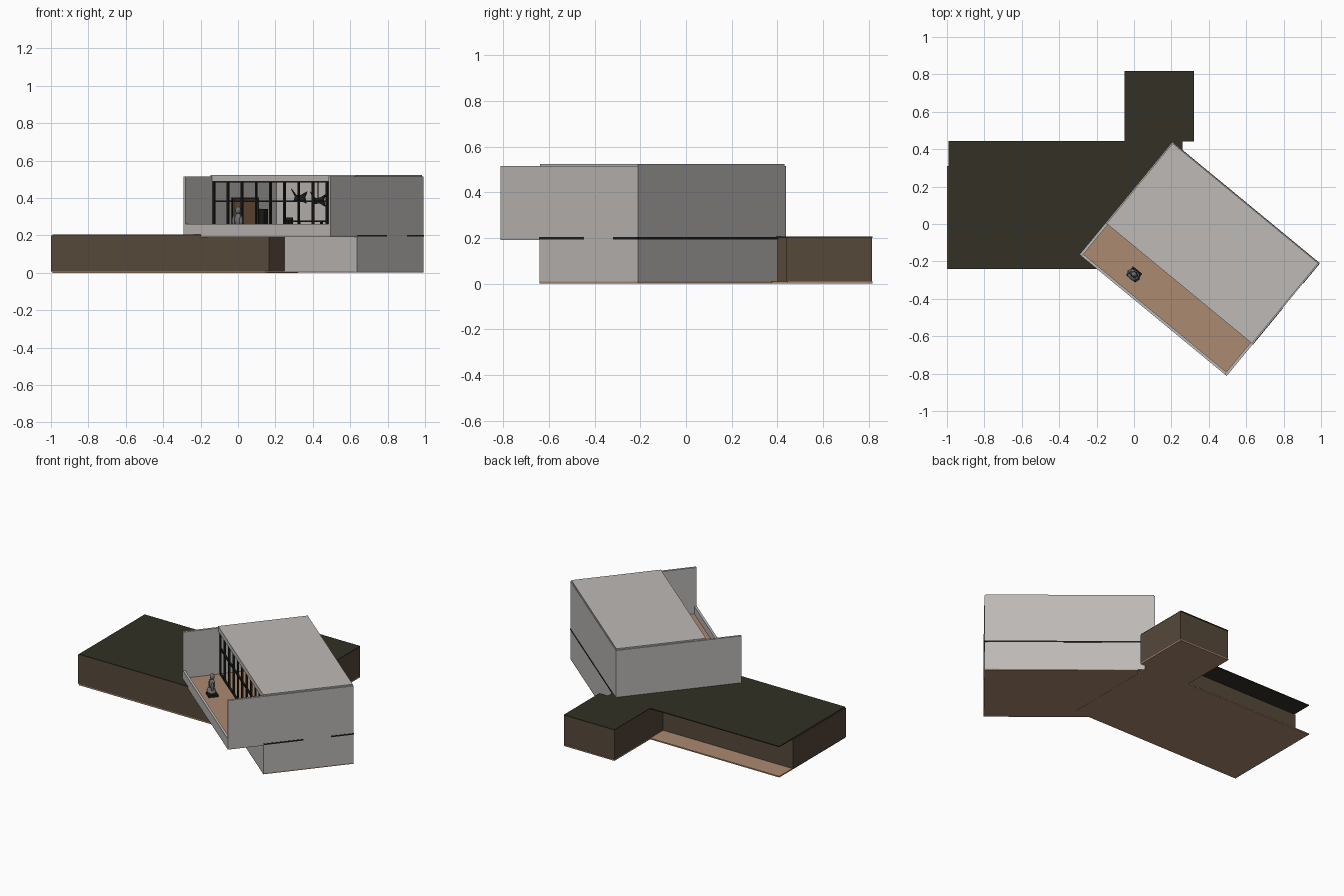
import bpy, bmesh, math
from mathutils import Matrix, Vector

cube = bpy.data.objects.get("Cube")
if cube:
    bpy.data.objects.remove(cube, do_unlink=True)


def material(name, r, g, b):
    m = bpy.data.materials.new(name)
    m.use_nodes = True
    m.diffuse_color = (r, g, b, 1)
    m.node_tree.nodes["Principled BSDF"].inputs["Base Color"].default_value = (r, g, b, 1)
    return m


PLASTER = material("pale_plaster", .51, .49, .47)
BROWN = material("dark_brown_cladding", .093, .065, .042)
ROOF = material("dark_olive_roof", .032, .030, .018)
TAN = material("tan_floor", .41, .255, .162)
BLACK = material("black_metal", .012, .012, .010)
WOOD = material("wood_panel", .25, .14, .07)
STONE = material("grey_stone", .16, .16, .16)

# Frame of the turned wing: local x runs along its front, local y into its depth
W, D, WALL = 1.02, .78, .015
TERRACE = .22
WING = (Matrix.Translation((.35, -.187, 0)) @ Matrix.Rotation(math.radians(-39.5), 4, 'Z')
        @ Matrix.Translation((-W / 2, -D / 2, 0)))


def finish(name, bm, mat, frame=None):
    if frame:
        bm.transform(frame)
    bmesh.ops.recalc_face_normals(bm, faces=bm.faces)
    me = bpy.data.meshes.new(name)
    bm.to_mesh(me)
    bm.free()
    me.materials.append(mat)
    ob = bpy.data.objects.new(name, me)
    bpy.context.collection.objects.link(ob)
    return ob


def box(name, x, y, z, mat, frame=WING):
    bm = bmesh.new()
    size = Vector((x[1] - x[0], y[1] - y[0], z[1] - z[0]))
    mid = Vector((x[0] + x[1], y[0] + y[1], z[0] + z[1])) / 2
    bmesh.ops.create_cube(bm, size=1, matrix=Matrix.Translation(mid) @ Matrix.Diagonal((*size, 1)))
    return finish(name, bm, mat, frame)


def prism(name, outline, z0, z1, mat, frame=None):
    bm = bmesh.new()
    face = bm.faces.new([bm.verts.new((x, y, z0)) for x, y in outline])
    ext = bmesh.ops.extrude_face_region(bm, geom=[face])["geom"]
    bmesh.ops.translate(bm, vec=(0, 0, z1 - z0), verts=[v for v in ext if isinstance(v, bmesh.types.BMVert)])
    return finish(name, bm, mat, frame)


def ball(name, at, size, mat):
    bm = bmesh.new()
    bmesh.ops.create_uvsphere(bm, u_segments=12, v_segments=8, radius=1,
                              matrix=Matrix.Translation(at) @ Matrix.Diagonal((*size, 1)))
    ob = finish(name, bm, mat, WING)
    for p in ob.data.polygons:
        p.use_smooth = True


# Ground-floor block, with a recess along its back under the roof edge
prism("ground_block", [(-1, -.24), (.165, -.24), (.25, -.14), (.25, .44), (.32, .44),
                       (.32, .815), (-.05, .815), (-.05, .31), (-1, .31)], .008, .2, BROWN)
plan = [(-.993, -.24), (.258, -.24), (.258, .445), (.32, .445), (.32, .818),
        (-.05, .818), (-.05, .445), (-.993, .445)]
prism("ground_floor", plan, 0, .008, TAN)
prism("ground_roof", plan, .2, .206, ROOF)

# Lower storey of the turned wing
LOW = (.008, .195)
box("lower_floor", (.1, W), (TERRACE, D), (.001, .009), TAN)
box("lower_front_wall", (.52, W), (TERRACE, TERRACE + WALL), LOW, PLASTER)
box("lower_left_wall", (.52, .52 + WALL), (TERRACE, D), LOW, PLASTER)
box("lower_right_wall", (W - WALL, W), (TERRACE, D), LOW, PLASTER)
box("lower_back_wall", (0, W), (D - WALL, D), LOW, PLASTER)

# Upper storey: slab, side walls, back wall, parapet and roof
box("upper_slab", (.002, W - .002), (.002, D - .002), (.191, .2), PLASTER)
box("upper_floor", (.002, W - .002), (.002, D - .002), (.2, .211), TAN)
for side, x in (("left", 0), ("right", W - WALL)):
    box(side + "_upper_wall", (x, x + WALL), (0, D), (.191, .515), PLASTER)
box("upper_back_wall", (0, W), (D - WALL, D), (.191, .515), PLASTER)
box("terrace_parapet", (0, W), (0, WALL), (.191, .26), PLASTER)
box("upper_roof", (.006, W - .006), (TERRACE, D - .004), (.49, .524), PLASTER)

# Dark shadow joint between the storeys
JOINT = (.194, .203)
box("back_joint", (0, W), (D - .01, D + .002), JOINT, BLACK)
for i, y in enumerate(((TERRACE, .47), (.64, D))):
    box(f"side_joint_{i + 1}", (W - .01, W + .002), y, JOINT, BLACK)

# Window frame: posts and rails across the open front
GLAZING = (TERRACE + .005, TERRACE + .017)
BAYS = 10
for i in range(BAYS + 1):
    x = WALL + i * (W - 2 * WALL - .01) / BAYS
    box(f"window_post_{i + 1}", (x, x + .01), GLAZING, (.211, .49), BLACK)
for name, z in (("bottom", .211), ("middle", .378), ("top", .482)):
    box(f"window_{name}_rail", (WALL, W - WALL), GLAZING, (z, z + .008), BLACK)

# Room: framed panel on the side wall, cabinet, table and chairs
box("panel_frame", (WALL, WALL + .004), (.385, .61), (.212, .402), BLACK)
box("wood_panel", (WALL, WALL + .008), (.395, .60), (.215, .393), WOOD)
box("cabinet", (WALL, .05), (.615, .65), (.211, .34), BLACK)
box("table_top", (.32, .58), (.46, .58), (.272, .28), BLACK)
for x in (.33, .56):
    for y in (.47, .56):
        box("table_leg", (x, x + .01), (y, y + .01), (.211, .272), BLACK)
for x in (.25, .61):
    box("chair_seat", (x, x + .05), (.5, .55), (.211, .255), WOOD)
    box("chair_back", (x, x + .05), (.55, .557), (.211, .295), BLACK)

# Hanging winged ornaments
wings = [(-.055, .045), (-.02, .01), (.015, .012), (.055, .03), (.04, 0),
         (.05, -.035), (.01, -.018), (-.04, -.025), (-.028, .002)]
for i, (x, z) in enumerate(((.39, .405), (.52, .39))):
    upright = WING @ Matrix.Translation((x, .5, z)) @ Matrix.Rotation(math.pi / 2, 4, 'X')
    prism(f"hanging_ornament_{i + 1}", wings, -.003, .003, BLACK, upright)
    box(f"ornament_cord_{i + 1}", (x - .001, x + .001), (.499, .501), (z, .49), BLACK)

# Seated stone figure on the terrace
fx, fy = .293, .104
box("figure_base", (fx - .032, fx + .032), (fy - .03, fy + .03), (.211, .225), BLACK)
ball("figure_legs", (fx, fy - .005, .243), (.04, .028, .019), STONE)
ball("figure_body", (fx, fy, .283), (.022, .017, .036), STONE)
ball("figure_head", (fx, fy, .334), (.015, .015, .02), STONE)
for s in (-1, 1):
    ball("figure_arm", (fx + s * .026, fy - .006, .277), (.008, .011, .03), STONE)
